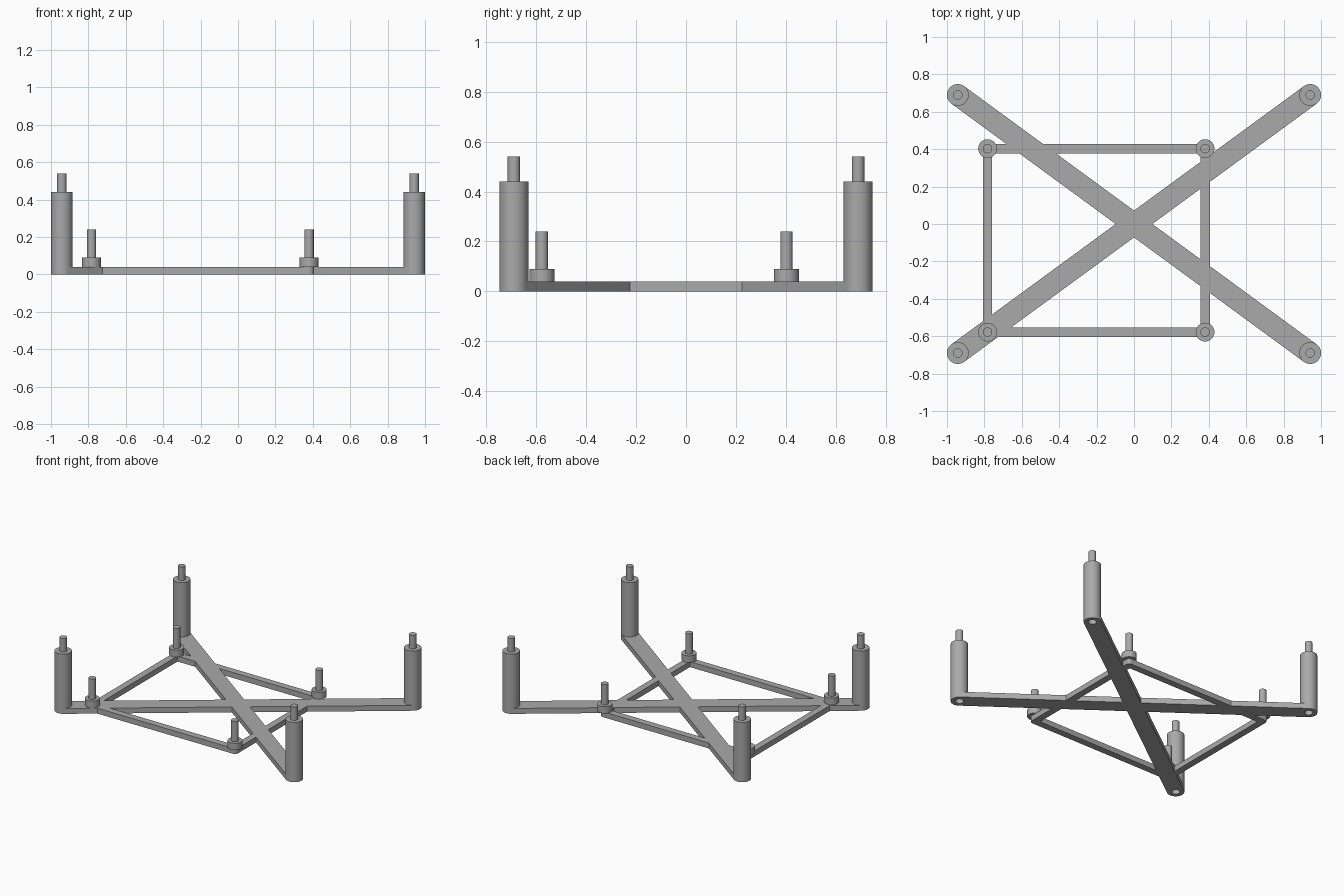
import bpy, bmesh, math
from mathutils import Vector

cube = bpy.data.objects.get("Cube")
if cube:
    bpy.data.objects.remove(cube, do_unlink=True)

grey = bpy.data.materials.new("matte_grey")
grey.use_nodes = True
colour = (0.4, 0.4, 0.4, 1)
grey.diffuse_color = colour
grey.node_tree.nodes["Principled BSDF"].inputs["Base Color"].default_value = colour

THICK = 0.04
POST_R, BOSS_R, PIN_R, HOLE_R = 0.058, 0.05, 0.025, 0.028
PX, PY = 0.942, 0.69
SEG = 48


def make_object(name, bm):
    bmesh.ops.recalc_face_normals(bm, faces=bm.faces)
    mesh = bpy.data.meshes.new(name)
    bm.to_mesh(mesh)
    bm.free()
    mesh.materials.append(grey)
    ob = bpy.data.objects.new(name, mesh)
    bpy.context.collection.objects.link(ob)
    return ob


def smooth(ob):
    bpy.ops.object.select_all(action="DESELECT")
    ob.select_set(True)
    bpy.context.view_layer.objects.active = ob
    bpy.ops.object.shade_smooth_by_angle(angle=math.radians(30))


def bar(name, a, b, r):
    """Flat bar with rounded ends, from a to b."""
    a, b = Vector((*a, 0)), Vector((*b, 0))
    d = b - a
    heading = math.atan2(d.y, d.x)
    bm = bmesh.new()
    verts = []
    for centre, start in ((b, heading - math.pi / 2), (a, heading + math.pi / 2)):
        for i in range(SEG // 2 + 1):
            t = start + 2 * math.pi * i / SEG
            verts.append(bm.verts.new(centre + r * Vector((math.cos(t), math.sin(t), 0))))
    face = bm.faces.new(verts)
    top = bmesh.ops.extrude_face_region(bm, geom=[face])["geom"]
    bmesh.ops.translate(bm, vec=(0, 0, THICK),
                        verts=[v for v in top if isinstance(v, bmesh.types.BMVert)])
    return make_object(name, bm)


def lathe(name, profile, centre):
    """Revolve (radius, height) points about a vertical axis."""
    bm = bmesh.new()
    verts = [bm.verts.new((r, 0, z)) for r, z in profile]
    edges = [bm.edges.new(pair) for pair in zip(verts, verts[1:])]
    bmesh.ops.spin(bm, geom=verts + edges, cent=(0, 0, 0), axis=(0, 0, 1),
                   angle=2 * math.pi, steps=SEG, use_duplicate=False)
    bmesh.ops.remove_doubles(bm, verts=bm.verts, dist=1e-5)
    bmesh.ops.translate(bm, vec=(*centre, 0), verts=bm.verts)
    return make_object(name, bm)


posts = {"front_right": (-PX, -PY), "front_left": (PX, -PY),
         "back_left": (PX, PY), "back_right": (-PX, PY)}
mounts = {"front_right": (-0.783, -0.578), "front_left": (0.38, -0.578),
          "back_left": (0.38, 0.403), "back_right": (-0.783, 0.403)}

# Base frame: crossed arms joined to a rectangle of thin rails
frame = bar("base_frame", posts["front_right"], posts["back_left"], POST_R)
tools = [(bar("cross_arm", posts["front_left"], posts["back_right"], POST_R), "UNION")]
corners = list(mounts.values())
for a, b in zip(corners, corners[1:] + corners[:1]):
    tools.append((bar("rail", a, b, PIN_R), "UNION"))

# Sockets under the arm ends
for spot in posts.values():
    tools.append((lathe("socket_cutter", [(0, -0.02), (HOLE_R, -0.02), (HOLE_R, 0.06), (0, 0.06)],
                        spot), "DIFFERENCE"))
for tool, operation in tools:
    mod = frame.modifiers.new(operation, "BOOLEAN")
    mod.object, mod.operation, mod.solver = tool, operation, "EXACT"
    tool.hide_render = True
baked = bpy.data.meshes.new_from_object(
    frame.evaluated_get(bpy.context.evaluated_depsgraph_get()))
frame.modifiers.clear()
frame.data = baked
for tool, _ in tools:
    bpy.data.objects.remove(tool, do_unlink=True)
smooth(frame)

# Tall corner posts, hollow below and with a pin on top
for side, spot in posts.items():
    smooth(lathe(side + "_post", [(0, 0.11), (HOLE_R, 0.11), (HOLE_R, THICK), (POST_R, THICK),
                                  (POST_R, 0.44), (PIN_R, 0.44), (PIN_R, 0.54), (0, 0.54)], spot))

# Short mounting bosses with pins
for side, spot in mounts.items():
    smooth(lathe(side + "_mount", [(0, THICK), (BOSS_R, THICK), (BOSS_R, 0.09),
                                   (PIN_R, 0.09), (PIN_R, 0.24), (0, 0.24)], spot))
